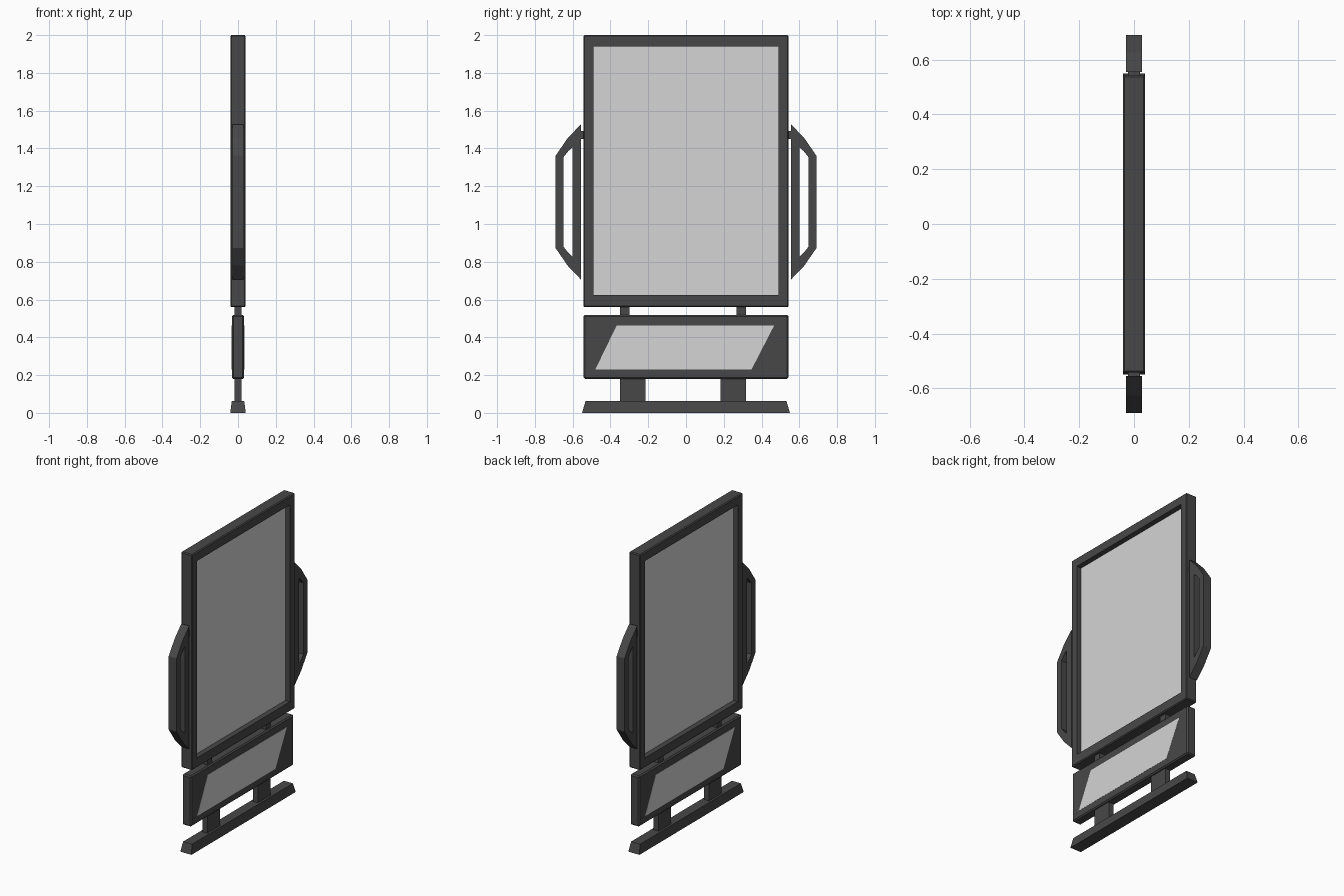
import bpy, bmesh

if "Cube" in bpy.data.objects:
    bpy.data.objects.remove(bpy.data.objects["Cube"])


def material(name, value):
    m = bpy.data.materials.new(name)
    m.diffuse_color = (value, value, value, 1)
    m.use_nodes = True
    m.node_tree.nodes["Principled BSDF"].inputs["Base Color"].default_value = m.diffuse_color
    return m


DARK = material("charcoal", 0.064)
LIGHT = material("light grey", 0.66)


def finish(bm, name, mat):
    bmesh.ops.recalc_face_normals(bm, faces=bm.faces[:])
    me = bpy.data.meshes.new(name)
    bm.to_mesh(me)
    bm.free()
    me.materials.append(mat)
    ob = bpy.data.objects.new(name, me)
    bpy.context.collection.objects.link(ob)
    return ob


def box(name, x, y, z, mat=DARK, bevel=0, taper=(0, 0)):
    """Box from half depth x, y range and z range; taper insets the top."""
    bm = bmesh.new()
    bmesh.ops.create_cube(bm, size=2)
    cy, hy = (y[0] + y[1]) / 2, (y[1] - y[0]) / 2
    for v in bm.verts:
        top = v.co.z > 0
        v.co = (v.co.x * (x - taper[0] * top),
                cy + v.co.y * (hy - taper[1] * top), z[1] if top else z[0])
    if bevel:
        bmesh.ops.bevel(bm, geom=bm.edges[:], offset=bevel, segments=1,
                        affect='EDGES', profile=0.5)
    return finish(bm, name, mat)


def ring(name, outer, inner, x, bevel=0):
    """Frame between two matching (y, z) outlines, with half depth x."""
    bm = bmesh.new()
    n = len(outer)
    of, ob_, nf, nb = [[bm.verts.new((s * x, *p)) for p in pts]
                       for pts in (outer, inner) for s in (1, -1)]
    for i in range(n):
        j = (i + 1) % n
        for a, b in ((of, nf), (nf, nb), (nb, ob_), (ob_, of)):
            bm.faces.new((a[i], a[j], b[j], b[i]))
    if bevel:
        rim = set(of + ob_)
        edges = [e for e in bm.edges if all(v in rim for v in e.verts)]
        bmesh.ops.bevel(bm, geom=edges, offset=bevel, segments=1,
                        affect='EDGES', profile=0.5)
    return finish(bm, name, DARK)


def rect(y, z0, z1):
    return [(-y, z0), (y, z0), (y, z1), (-y, z1)]


# Main display frame with the recessed screen
ring("display_frame", rect(0.543, 0.56, 2.0), rect(0.49, 0.625, 1.94), 0.041, 0.006)
box("display_screen", 0.006, (-0.495, 0.495), (0.62, 1.945), LIGHT)

# Lower sign panel with a slanted plate on each side
box("lower_panel", 0.033, (-0.543, 0.543), (0.18, 0.518), bevel=0.008)
slant = [(-0.48, 0.23), (0.347, 0.23), (0.467, 0.463), (-0.367, 0.463)]
for side, label in ((1, "right"), (-1, "left")):
    bm = bmesh.new()
    face = bm.faces.new([bm.verts.new((side * 0.032, side * y, z)) for y, z in slant])
    ext = bmesh.ops.extrude_face_region(bm, geom=[face])
    for v in ext["geom"]:
        if isinstance(v, bmesh.types.BMVert):
            v.co.x += side * 0.002
    finish(bm, "slanted_plate_" + label, LIGHT)

# Base bar, wide legs and narrow connectors to the display
box("base_bar", 0.041, (-0.55, 0.55), (0, 0.062), taper=(0.008, 0.018))
for i, (leg, link) in enumerate((((-0.35, -0.215), (-0.35, -0.30)),
                                 ((0.183, 0.317), (0.267, 0.317)))):
    box(f"leg_{i}", 0.019, leg, (0.001, 0.19))
    box(f"connector_{i}", 0.019, link, (0.51, 0.57))

# Side handles: mirrored half outlines around the handle's mid height
MID = 1.117
half_outer = [(0.556, 0.411), (0.626, 0.338), (0.69, 0.245)]
half_inner = [(0.60, 0.29), (0.624, 0.268), (0.648, 0.238)]
for s, label in ((1, "back"), (-1, "front")):
    loops = [[(s * y, MID + h) for y, h in half] +
             [(s * y, MID - h) for y, h in reversed(half)]
             for half in (half_outer, half_inner)]
    ring("handle_" + label, loops[0], loops[1], 0.029)
    ys = sorted((s * 0.535, s * 0.565))
    box("handle_mount_" + label, 0.022, ys, (1.45, 1.493))
